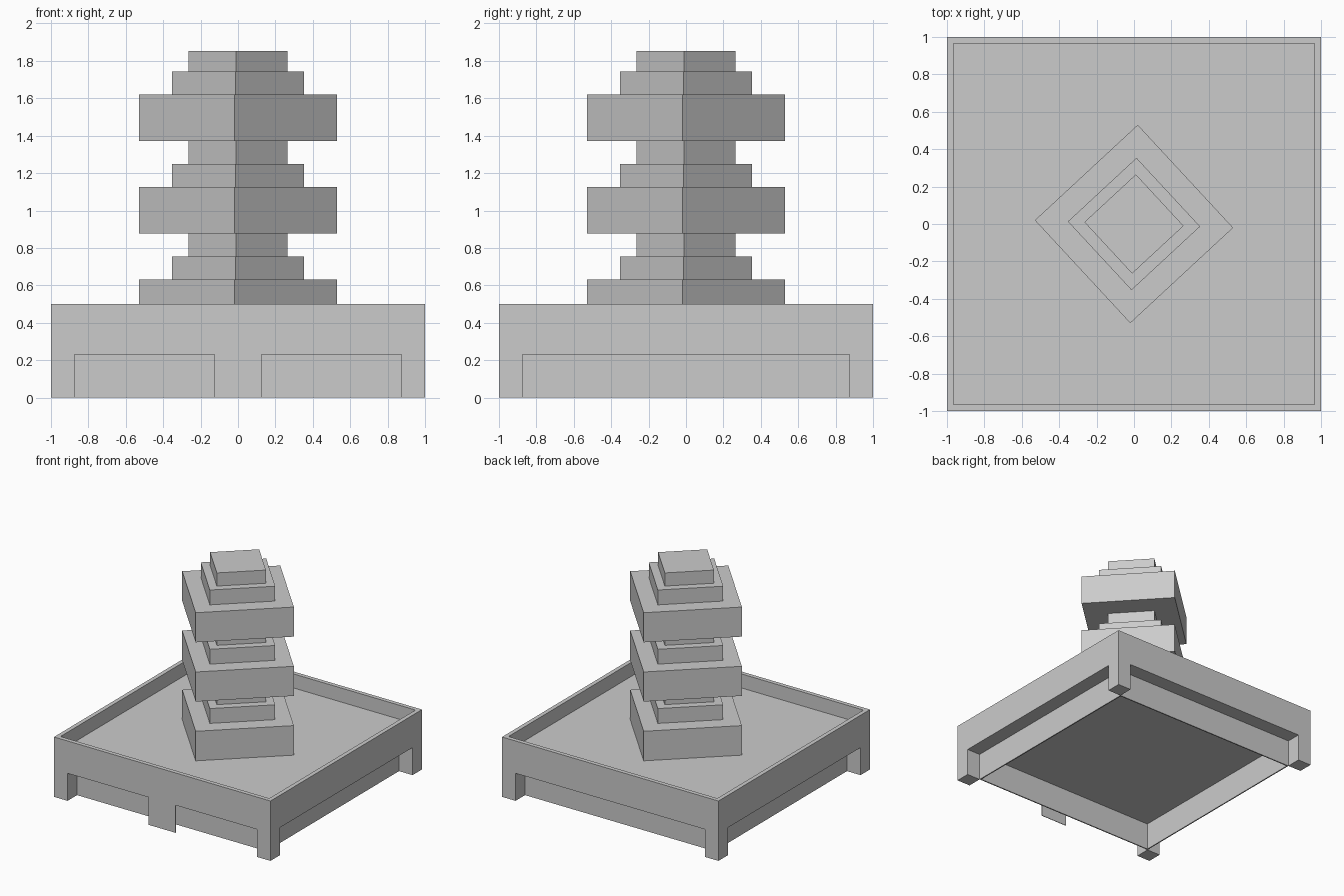
import bpy, bmesh, math
from mathutils import Matrix, Vector

if "Cube" in bpy.data.objects:
    bpy.data.objects.remove(bpy.data.objects["Cube"])

FLOOR, SOFFIT, RIM = 0.383, 0.23, 0.5


def box_bm(x0, x1, y0, y1, z0, z1, angle=0.0):
    bm = bmesh.new()
    size = Matrix.Diagonal((x1 - x0, y1 - y0, z1 - z0, 1))
    mid = Matrix.Translation(((x0 + x1) / 2, (y0 + y1) / 2, (z0 + z1) / 2))
    bmesh.ops.create_cube(bm, size=1, matrix=mid @ Matrix.Rotation(angle, 4, 'Z') @ size)
    return bm


def finish(name, bm):
    mesh = bpy.data.meshes.new(name)
    bm.to_mesh(mesh)
    bm.free()
    ob = bpy.data.objects.new(name, mesh)
    bpy.context.collection.objects.link(ob)
    return ob


# Tray: slab whose top is inset and sunk to leave a thin rim
bm = box_bm(-1, 1, -1, 1, SOFFIT, RIM)
top = max(bm.faces, key=lambda f: f.calc_center_median().z)
bmesh.ops.inset_region(bm, faces=[top], thickness=0.05)
inner = bmesh.ops.extrude_discrete_faces(bm, faces=[top])["faces"]
bmesh.ops.translate(bm, verts=inner[0].verts, vec=Vector((0, 0, FLOOR - RIM)))
finish("tray", bm)

# Corner legs
for sx, side in ((-1, "left"), (1, "right")):
    for sy, end in ((-1, "front"), (1, "back")):
        xs = sorted((sx, sx * 0.875))
        ys = sorted((sy, sy * 0.875))
        finish(f"{end}_{side}_leg", box_bm(*xs, *ys, 0, SOFFIT))

# Thin plate in the middle of the front
finish("front_middle_plate", box_bm(-0.125, 0.125, -1, -0.995, 0, SOFFIT))

# Recessed skirt under the tray, open below
bm = box_bm(-0.875, 0.875, -0.875, 0.875, 0, SOFFIT)
bm.normal_update()
bmesh.ops.delete(bm, geom=[f for f in bm.faces if abs(f.normal.z) > 0.5], context='FACES')
skirt = finish("skirt", bm)
mod = skirt.modifiers.new("thickness", 'SOLIDIFY')
mod.thickness = 0.01
mod.offset = -1
mod.use_even_offset = True

# Tower: three repeats of a large, medium and small block, turned almost 45 degrees
turn = math.radians(45) - math.atan2(0.02, 0.53)
z = FLOOR
for tier in range(3):
    for part, half, height in (("large", 0.375, 0.247), ("medium", 0.25, 0.124), ("small", 0.1875, 0.124)):
        if tier == 2 and part == "small":
            height = 0.11
        finish(f"tower_{part}_block_{tier + 1}", box_bm(-half, half, -half, half, z, z + height, turn))
        z += height
